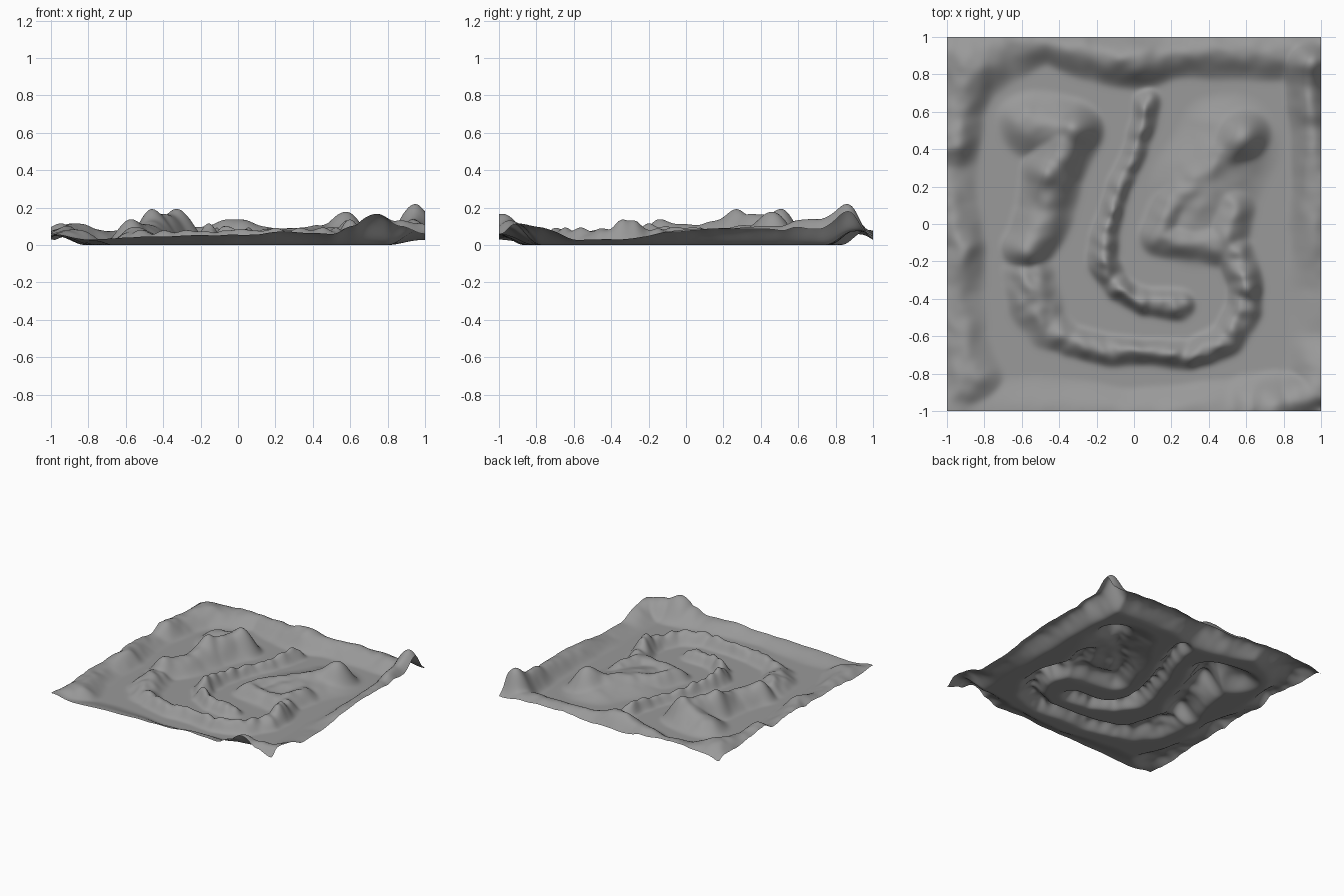
import bpy
import bmesh
from mathutils import Vector, noise

cube = bpy.data.objects.get("Cube")
if cube:
    bpy.data.objects.remove(cube, do_unlink=True)

SIZE = 2.0
CELLS = 180

# Each ridge is a path of (x, y, crest height, half width)
back_rim = [(-1, .9, .06, .18), (-.87, .87, .11, .24), (-.68, .95, .08, .2),
            (-.45, .97, .08, .13), (-.25, .91, .1, .15), (0, .88, .14, .17),
            (.2, .91, .09, .15), (.5, .93, .085, .17), (.8, .92, .08, .17),
            (1, .93, .07, .12)]
left_rim = [(-.88, .82, .11, .2), (-.95, .6, .09, .16), (-.96, .42, .11, .15),
            (-.97, .3, .05, .15), (-1, .1, .07, .18), (-.92, -.12, .1, .15),
            (-.97, -.35, .06, .18), (-.94, -.6, .07, .17), (-.88, -.82, .085, .2),
            (-.98, -.96, .055, .16)]
front_rim = [(-1, -1, .05, .12), (-.8, -1, .03, .18), (-.5, -1, .045, .2),
             (0, -1, .055, .13), (.25, -1, .07, .15), (.5, -1, .06, .18),
             (.62, -.99, .1, .2), (.74, -.98, .17, .21), (.86, -.94, .11, .17),
             (1, -1, .06, .15)]
right_rim = [(.87, -.93, .12, .16), (.98, -.9, .13, .14), (1, -.78, .09, .2),
             (1, -.58, .03, .2), (1, -.35, .03, .2), (.97, 0, .08, .16),
             (.97, .25, .1, .15), (.95, .5, .1, .14), (.94, .64, .14, .14),
             (.94, .72, .15, .14), (.94, .85, .22, .17)]
winding_ridge = [(.07, .66, .09, .08), (.06, .56, .07, .07), (.01, .4, .07, .07),
                 (-.08, .2, .07, .07), (-.14, 0, .09, .08), (-.17, -.2, .1, .09),
                 (-.08, -.35, .08, .08), (.06, -.42, .08, .08), (.25, -.43, .09, .09)]
lower_ridge = [(-.56, -.28, .08, .16), (-.54, -.4, .09, .17), (-.46, -.55, .06, .14),
               (-.34, -.63, .08, .09), (-.15, -.67, .08, .09), (.05, -.69, .08, .08),
               (.3, -.7, .09, .09), (.5, -.62, .09, .1), (.59, -.45, .09, .1),
               (.6, -.32, .11, .1), (.54, -.15, .09, .11)]
left_hills = [(-.55, .53, .1, .2), (-.33, .5, .16, .18), (-.44, .27, .16, .18),
              (-.47, .06, .11, .17), (-.57, -.13, .13, .15)]
right_slope = [(.5, .42, .08, .3), (.37, .18, .08, .31), (.33, 0, .06, .25)]
right_hills = [(.56, .46, .12, .17), (.36, .25, .09, .15), (.2, .1, .08, .13),
               (.13, -.06, .09, .12), (.3, -.1, .08, .12), (.48, -.1, .09, .14),
               (.53, .1, .09, .14)]
# Paths paired with how knobbly their crests are
ridges = [(back_rim, .1), (left_rim, .15), (front_rim, .05), (right_rim, .1),
          (winding_ridge, .7), (lower_ridge, .4), (left_hills, .1),
          (right_slope, .1), (right_hills, .2)]

# Rounded summits, given the same way as ridge points
summits = [(-.31, .5, .19, .16), (-.46, .27, .18, .16), (-.58, -.14, .14, .14),
           (.57, .46, .17, .19), (.6, -.34, .14, .1)]


def bump(distance, height, width):
    t = distance / width
    return height * (1 - t * t) ** 2 if t < 1 else 0.0


def ridge_height(point, path):
    """Highest rounded profile along a path with varying height and width."""
    best = 0.0
    for a, b in zip(path, path[1:]):
        start, step = Vector(a[:2]), Vector(b[:2]) - Vector(a[:2])
        t = max(0.0, min(1.0, (point - start).dot(step) / step.length_squared))
        ease = t * t * (3 - 2 * t)
        height = a[2] + (b[2] - a[2]) * ease
        width = a[3] + (b[3] - a[3]) * ease
        best = max(best, bump((point - start - step * t).length, height, width))
    return best


def terrain_height(x, y):
    # Wobble the layout slightly so outlines look eroded
    p = Vector((x, y))
    p.x += .015 * noise.noise((x * 5, y * 5, 1))
    p.y += .015 * noise.noise((x * 5, y * 5, 5))
    knobs = noise.noise((x * 13, y * 13, 3))
    parts = [ridge_height(p, path) * (1 + rough * knobs) for path, rough in ridges]
    parts += [bump((p - Vector(s[:2])).length, s[2], s[3]) for s in summits]
    # Smooth maximum blends overlapping parts
    blended = sum(h ** 6 for h in parts) ** (1 / 6)
    return blended * (1 + .12 * noise.noise((x * 6, y * 6, 2)))


# Stone surface
stone = bpy.data.materials.new("grey_stone")
stone.use_nodes = True
grey = (.32, .32, .32, 1)
stone.diffuse_color = grey
stone.node_tree.nodes["Principled BSDF"].inputs["Base Color"].default_value = grey

# Open terrain sheet
bm = bmesh.new()
bmesh.ops.create_grid(bm, x_segments=CELLS, y_segments=CELLS, size=SIZE / 2)
for v in bm.verts:
    v.co.z = terrain_height(v.co.x, v.co.y)
# Soften creases between ridges, leaving the outer boundary in place
inner = [v for v in bm.verts if not v.is_boundary]
for _ in range(5):
    bmesh.ops.smooth_vert(bm, verts=inner, factor=.5, use_axis_z=True)
for face in bm.faces:
    face.smooth = True
mesh = bpy.data.meshes.new("terrain")
bm.to_mesh(mesh)
bm.free()
mesh.materials.append(stone)
terrain = bpy.data.objects.new("terrain", mesh)
bpy.context.collection.objects.link(terrain)
